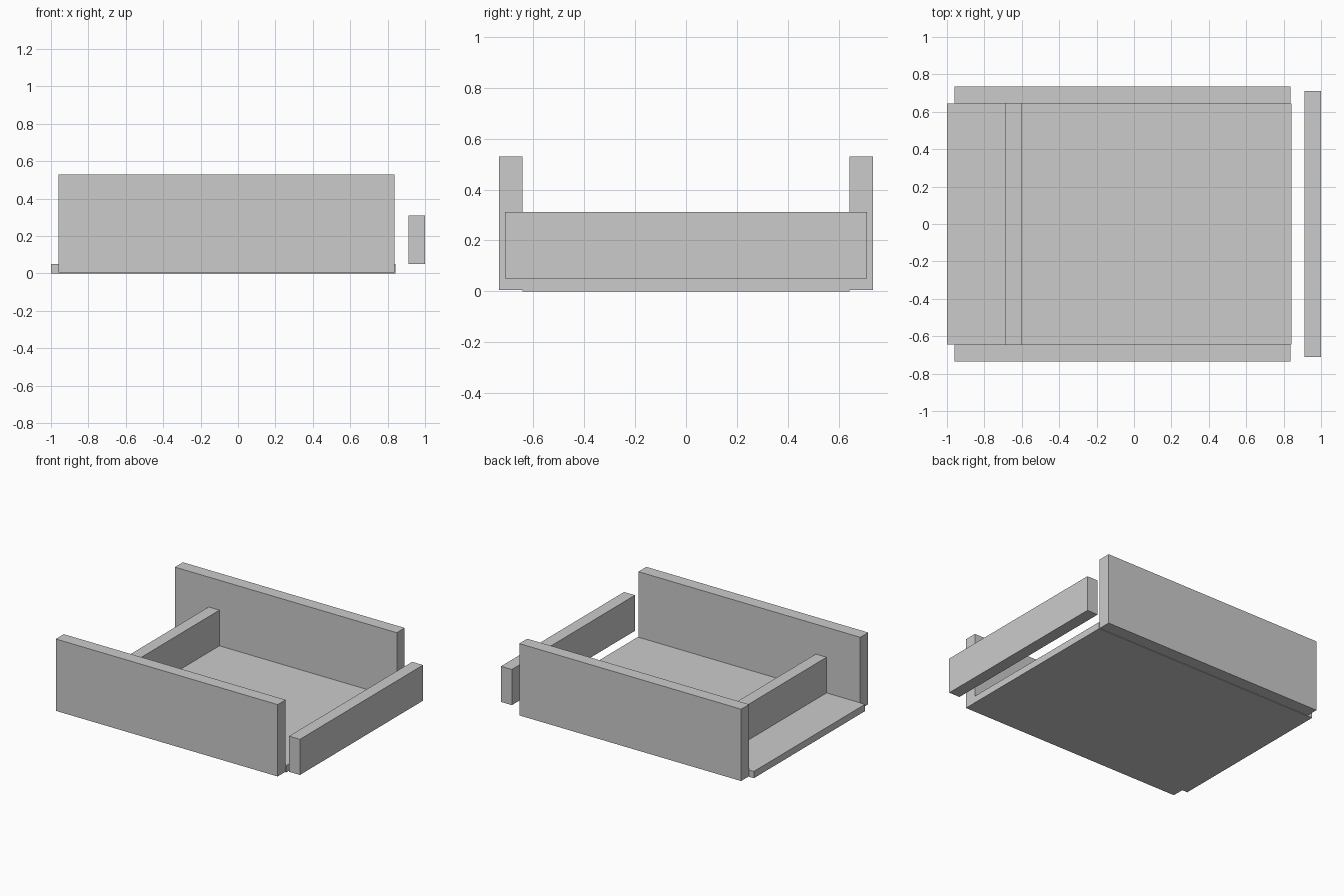
import bpy

if "Cube" in bpy.data.objects:
    bpy.data.objects.remove(bpy.data.objects["Cube"])


def box(name, x, y, z):
    """Box from (min, max) ranges along each axis."""
    bpy.ops.mesh.primitive_cube_add(size=1, location=[sum(r) / 2 for r in (x, y, z)])
    ob = bpy.context.object
    ob.name = name
    for v in ob.data.vertices:
        v.co = [c * (r[1] - r[0]) for c, r in zip(v.co, (x, y, z))]
    return ob


INNER, OUTER = 0.643, 0.735

# bottom panel
box("drawer_bottom", (-1.0, 0.841), (-INNER, INNER), (0.0, 0.05))

# tall side walls
box("side_front", (-0.961, 0.836), (-OUTER, -INNER), (0.004, 0.53))
box("side_back", (-0.961, 0.836), (INNER, OUTER), (0.004, 0.53))

# low cross board standing on the bottom
box("cross_board", (-0.688, -0.601), (-INNER, INNER), (0.05, 0.311))

# detached end board
box("end_board", (0.912, 1.0), (-0.712, 0.712), (0.05, 0.311))
